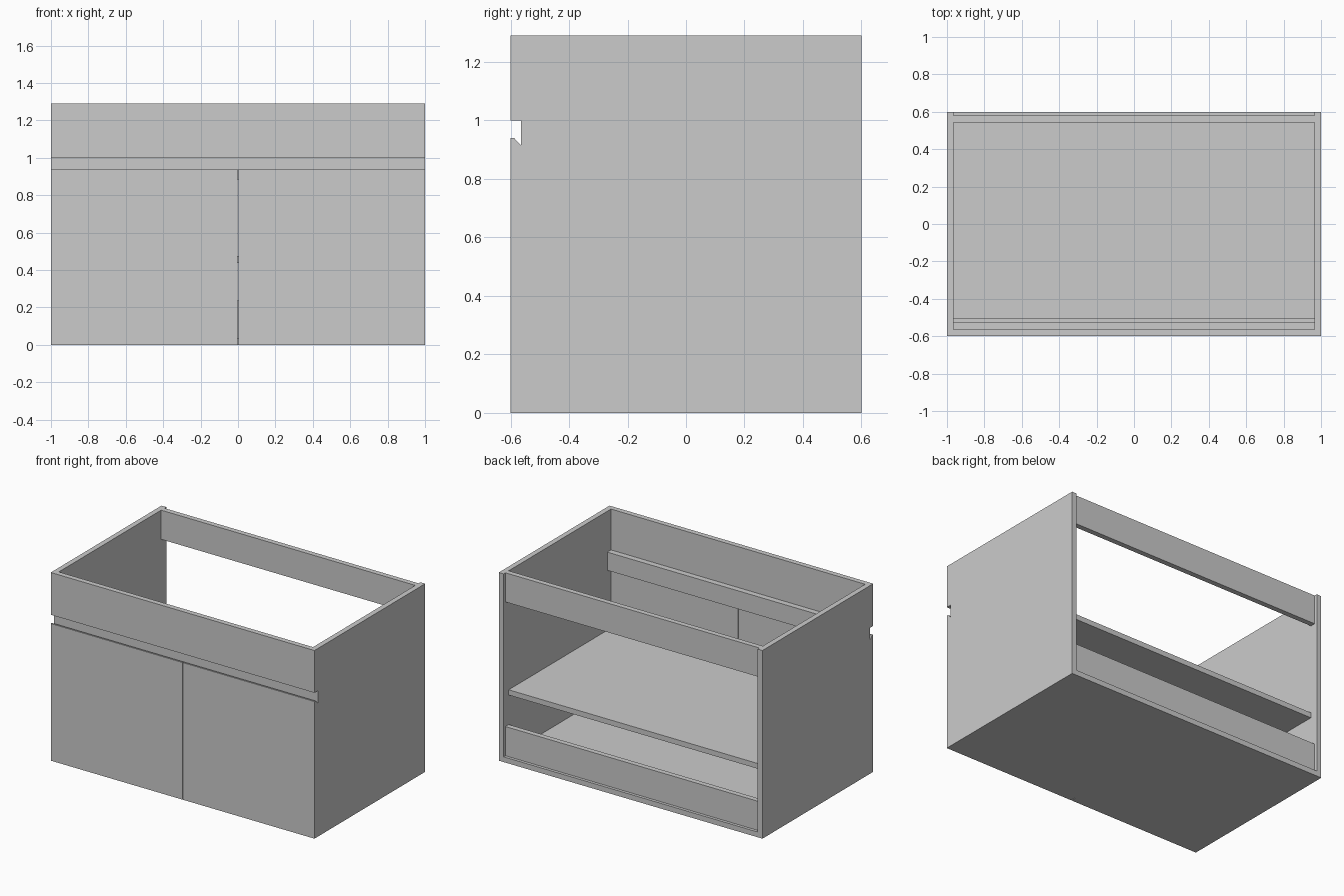
import bpy

if "Cube" in bpy.data.objects:
    bpy.data.objects.remove(bpy.data.objects["Cube"])

T = 0.036            # board thickness
IN = 1 - T           # inner half width
FRONT = -0.564       # back plane of the doors


def extrude_x(name, profile, x0, x1):
    """Prism along x from a (y, z) outline listed counter-clockwise."""
    n = len(profile)
    verts = [(x, y, z) for x in (x0, x1) for y, z in profile]
    faces = [tuple(range(n - 1, -1, -1)), tuple(range(n, 2 * n))]
    faces += [(i, (i + 1) % n, n + (i + 1) % n, n + i) for i in range(n)]
    mesh = bpy.data.meshes.new(name)
    mesh.from_pydata(verts, [], faces)
    mesh.update()
    ob = bpy.data.objects.new(name, mesh)
    bpy.context.collection.objects.link(ob)
    return ob


def board(name, x, y, z):
    (y0, y1), (z0, z1) = y, z
    return extrude_x(name, [(y0, z0), (y1, z0), (y1, z1), (y0, z1)], *x)


# door outline with a finger-pull chamfer on the top back edge
door = [(-0.6, 0), (FRONT, 0), (FRONT, 0.915), (-0.588, 0.94), (-0.6, 0.94)]

# side panels and doors
for side, s in (("left", -1), ("right", 1)):
    board(side + "_side_panel", sorted((s * IN, s)), (FRONT, 0.6), (0, 1.29))
    extrude_x(side + "_door", door, *sorted((s * 0.002, s)))

# fixed front panel above the handle gap
board("front_panel", (-1, 1), (-0.6, FRONT), (1.0, 1.29))

# boards spanning between the sides
span = (-IN, IN)
board("bottom_panel", span, (FRONT, 0.6), (0, T))
board("shelf", span, (-0.508, 0.544), (0.438, 0.474))
board("front_rail", span, (FRONT, FRONT + T + 0.004), (0.885, 1.01))
board("back_top_rail", span, (0.544, 0.58), (1.09, 1.29))
board("back_bottom_rail", span, (0.544, 0.58), (T, 0.236))
